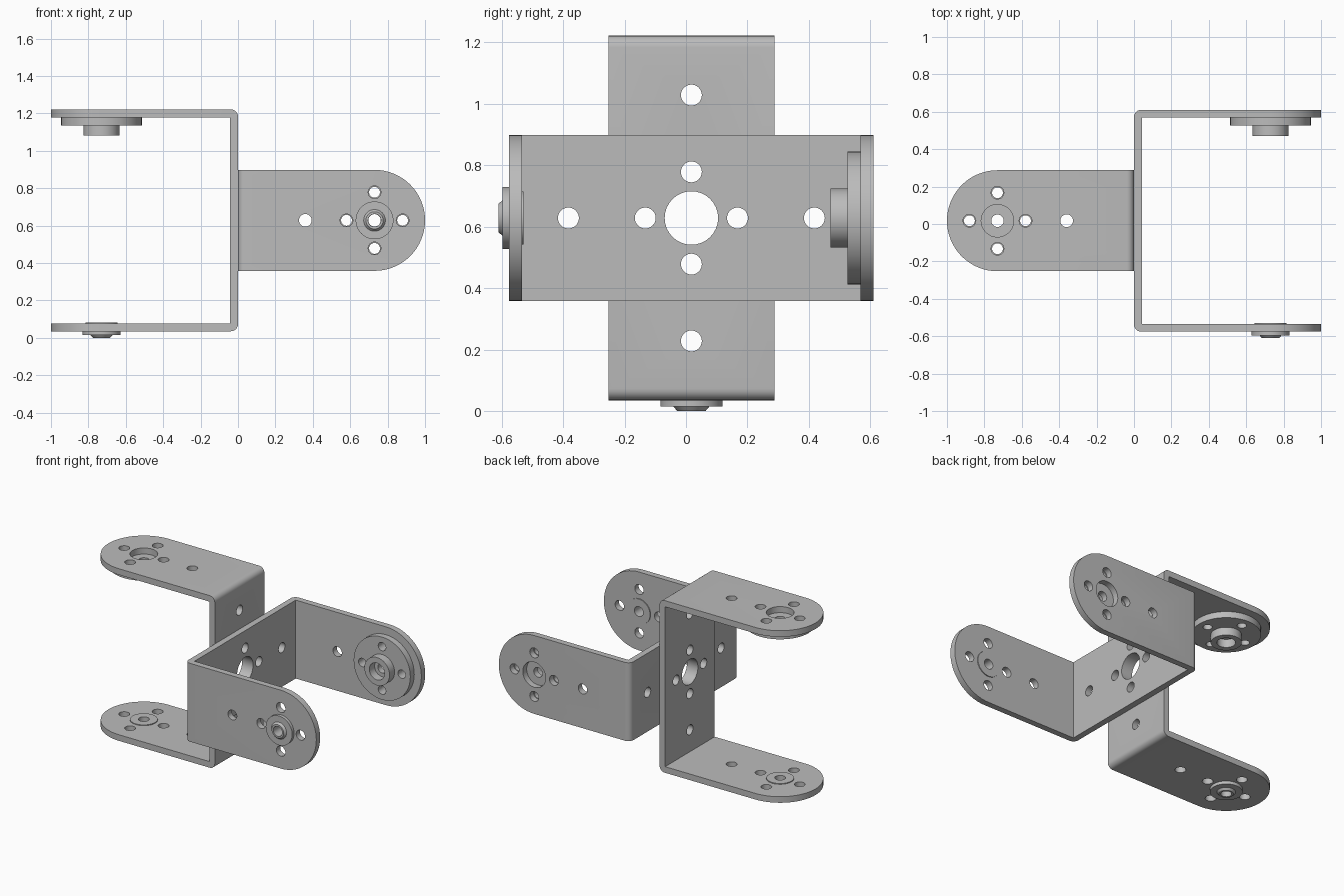
import bpy, bmesh
from math import cos, sin, pi
from mathutils import Matrix, Vector

if "Cube" in bpy.data.objects:
    bpy.data.objects.remove(bpy.data.objects["Cube"], do_unlink=True)

HALF, THICK, WIDTH = 0.593, 0.042, 0.27   # half span, sheet thickness, half width
PIVOT, BOLT = 0.73, 0.15                  # pivot distance, bolt circle radius
BEND = 0.038

metal = bpy.data.materials.new("grey metal")
metal.use_nodes = True
grey = (0.5, 0.5, 0.5, 1)
metal.diffuse_color = grey
metal.node_tree.nodes["Principled BSDF"].inputs["Base Color"].default_value = grey


def arc(cx, cy, r, start, end, n):
    return [(cx + r * cos(start + (end - start) * i / n),
             cy + r * sin(start + (end - start) * i / n)) for i in range(n + 1)]


def make_object(name, bm):
    bmesh.ops.recalc_face_normals(bm, faces=bm.faces)
    mesh = bpy.data.meshes.new(name)
    bm.to_mesh(mesh)
    bm.free()
    mesh.materials.append(metal)
    obj = bpy.data.objects.new(name, mesh)
    bpy.context.collection.objects.link(obj)
    return obj


def prism(name, outline, axis, depth):
    """Extrude an outline symmetrically along y or z."""
    bm = bmesh.new()
    place = (lambda p: (p[0], p[1], -depth)) if axis == "z" else (lambda p: (p[0], -depth, p[1]))
    face = bm.faces.new([bm.verts.new(place(p)) for p in outline])
    new = bmesh.ops.extrude_face_region(bm, geom=[face])["geom"]
    shift = Vector((0, 0, 2 * depth)) if axis == "z" else Vector((0, 2 * depth, 0))
    bmesh.ops.translate(bm, vec=shift, verts=[v for v in new if isinstance(v, bmesh.types.BMVert)])
    return make_object(name, bm)


def lathe(name, profile, steps=48):
    """Turn a closed (radius, y) profile around the pivot axis."""
    bm = bmesh.new()
    rings = [[bm.verts.new((PIVOT + r * cos(2 * pi * s / steps), y, r * sin(2 * pi * s / steps)))
              for r, y in profile] for s in range(steps)]
    n = len(profile)
    for s in range(steps):
        a, b = rings[s], rings[(s + 1) % steps]
        for i in range(n):
            j = (i + 1) % n
            bm.faces.new((a[i], a[j], b[j], b[i]))
    return make_object(name, bm)


def drills(holes):
    """Cylinders given as (centre, radius, direction, length)."""
    bm = bmesh.new()
    for centre, radius, direction, length in holes:
        turn = Vector((0, 0, 1)).rotation_difference(Vector(direction)).to_matrix().to_4x4()
        bmesh.ops.create_cone(bm, cap_ends=True, segments=32, radius1=radius, radius2=radius,
                              depth=length, matrix=Matrix.Translation(centre) @ turn)
    cutter = make_object("drill_cutter", bm)
    cutter.hide_render = True
    return cutter


def apply_boolean(obj, cutter, operation):
    mod = obj.modifiers.new("cut", "BOOLEAN")
    mod.operation, mod.solver, mod.object = operation, "EXACT", cutter
    bpy.context.view_layer.objects.active = obj
    bpy.ops.object.modifier_apply(modifier=mod.name)
    bpy.data.objects.remove(cutter, do_unlink=True)


def cross(centre_x, centre_z, r, along_x):
    """Four hole centres on the bolt circle, in an arm or in the web."""
    for a, b in ((r, 0), (-r, 0), (0, r), (0, -r)):
        yield (centre_x + a, 0, b) if along_x else (centre_x, a, b)


# Bent U sheet with rounded outer bends
inner = HALF - THICK
u_outline = ([(1, HALF)] + arc(BEND, HALF - BEND, BEND, pi / 2, pi, 6)
             + arc(BEND, BEND - HALF, BEND, pi, 1.5 * pi, 6)
             + [(1, -HALF), (1, -inner), (THICK, -inner), (THICK, inner), (1, inner)])
bracket = prism("bracket", u_outline, "z", WIDTH)

# Round the arm ends
stadium = [(-0.1, WIDTH + 0.02), (-0.1, -WIDTH - 0.02), (PIVOT - 0.001, -WIDTH - 0.02)]
stadium += arc(PIVOT, 0, WIDTH, -pi / 2, pi / 2, 32) + [(PIVOT - 0.001, WIDTH + 0.02)]
apply_boolean(bracket, prism("arm_outline", stadium, "y", 1), "INTERSECT")

# Drill arms and web
Y, X = (0, 1, 0), (1, 0, 0)
holes = [((PIVOT, 0, 0), 0.087, Y, 2), ((0.36, 0, 0), 0.034, Y, 2), ((0, 0, 0), 0.087, X, 0.2)]
holes += [(c, 0.034, Y, 2) for c in cross(PIVOT, 0, BOLT, True)]
holes += [(c, 0.034, X, 0.2) for c in cross(0, 0, BOLT, False)]
holes += [((0, s * 0.4, 0), 0.034, X, 0.2) for s in (-1, 1)]
apply_boolean(bracket, drills(holes), "DIFFERENCE")

# Drive disc with hollow boss, inside one arm
disc = lathe("drive_disc", [(0.033, inner), (0.216, inner), (0.216, 0.508), (0.096, 0.508),
                            (0.096, 0.453), (0.058, 0.453), (0.058, 0.51), (0.033, 0.51)])
apply_boolean(disc, drills([(c, 0.029, Y, 2) for c in cross(PIVOT, 0, BOLT, True)]), "DIFFERENCE")

# Flanged bearing through the other arm
bearing = lathe("bearing", [(0.034, -0.546), (0.086, -0.546), (0.086, -HALF), (0.101, -HALF),
                            (0.101, -0.614), (0.058, -0.614), (0.046, -0.628), (0.034, -0.628)])

# Smooth shading, then place one set forward and a turned copy behind
centre = Matrix.Translation((0, 0.0175, 0.628))
turned = Matrix(((-1, 0, 0, 0), (0, 0, 1, 0), (0, 1, 0, 0), (0, 0, 0, 1)))
for part in (bracket, disc, bearing):
    bpy.ops.object.select_all(action="DESELECT")
    part.select_set(True)
    bpy.context.view_layer.objects.active = part
    bpy.ops.object.shade_smooth_by_angle(angle=0.5)
    base = part.name
    twin = part.copy()
    bpy.context.collection.objects.link(twin)
    part.name, twin.name = "horizontal_" + base, "vertical_" + base
    part.matrix_world = centre
    twin.matrix_world = centre @ turned
